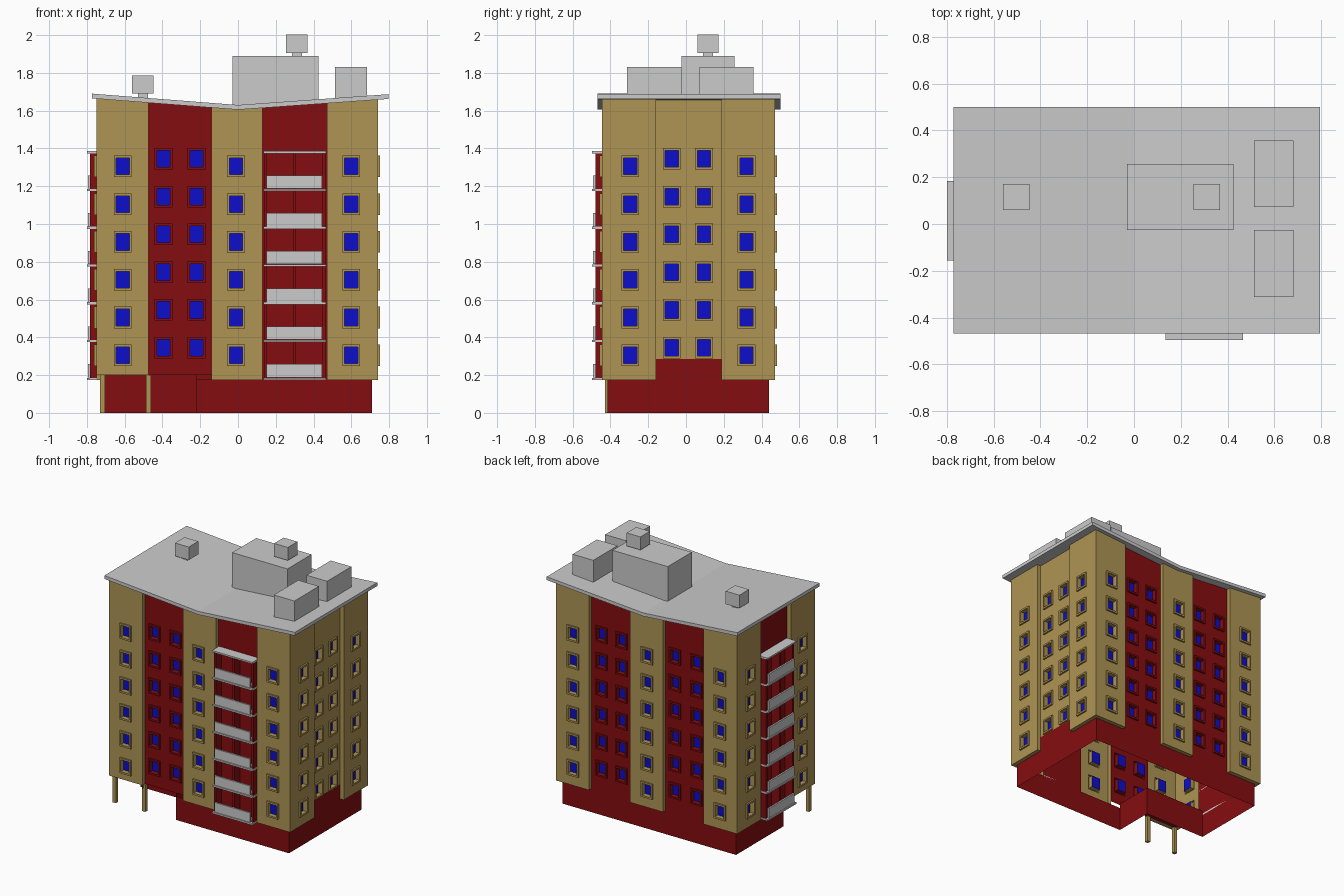
import bpy, bmesh
from mathutils import Vector

cube = bpy.data.objects.get("Cube")
if cube:
    bpy.data.objects.remove(cube, do_unlink=True)


def material(name, rgb):
    m = bpy.data.materials.new(name)
    m.use_nodes = True
    m.diffuse_color = (*rgb, 1)
    m.node_tree.nodes["Principled BSDF"].inputs["Base Color"].default_value = (*rgb, 1)
    return m


TAN, RED, BLUE, GREY = range(4)
MATS = [material("tan_plaster", (0.43, 0.30, 0.09)),
        material("dark_red_plaster", (0.235, 0.004, 0.005)),
        material("blue_glass", (0.004, 0.004, 0.6)),
        material("light_grey_concrete", (0.6, 0.6, 0.6))]


def finish(bm, name):
    me = bpy.data.meshes.new(name)
    bm.to_mesh(me)
    bm.free()
    for m in MATS:
        me.materials.append(m)
    ob = bpy.data.objects.new(name, me)
    bpy.context.collection.objects.link(ob)
    return ob


def quad(bm, pts, mat):
    f = bm.faces.new([bm.verts.new(p) for p in pts])
    f.material_index = mat


def box(name, lo, hi, mat):
    bm = bmesh.new()
    bmesh.ops.create_cube(bm, size=1)
    for v in bm.verts:
        v.co = [l + (h - l) * (c + 0.5) for l, h, c in zip(lo, hi, v.co)]
    for f in bm.faces:
        f.material_index = mat
    return finish(bm, name)


def roof_z(x):
    return 1.615 + 0.072 * abs(x)


FLOORS, STOREY = 6, 0.2
FRAME_W, FRAME_H, PANE_W, PANE_H = 0.047, 0.057, 0.035, 0.044
PROUD, RECESS, LIP = 0.012, -0.022, 0.03


def wall(name, p, q, mat, wins=(), sill=0.305, z0=0.175, z1=None, lip=False):
    """Wall sheet from p to q with framed window openings cut into it."""
    bm = bmesh.new()
    p, q = Vector((*p, 0)), Vector((*q, 0))
    d = (q - p).normalized()
    out = Vector((d.y, -d.x, 0))
    length = (q - p).length

    def at(t, z, depth=0.0):
        v = p + d * t + out * depth
        v.z = roof_z(v.x) if z is None else z
        return v

    axis = 0 if abs(d.x) > 0.5 else 1
    centres = sorted(abs(c - p[axis]) for c in wins)
    levels = [sill + STOREY * k for k in range(FLOORS)] if wins else []
    ts = [0] + [c + s * FRAME_W for c in centres for s in (-1, 1)] + [length]
    zs = [z0] + [c + s * FRAME_H for c in levels for s in (-1, 1)] + [z1]
    for i in range(len(ts) - 1):
        for j in range(len(zs) - 1):
            a, b, lo, hi = ts[i], ts[i + 1], zs[j], zs[j + 1]
            if not (i % 2 and j % 2):
                quad(bm, [at(a, lo), at(b, lo), at(b, hi), at(a, hi)], mat)
                continue
            # Frame: outer rim, front ring, inner reveal, then the glass
            ct, cz = (a + b) / 2, (lo + hi) / 2

            def ring(w, h, depth):
                return [at(ct + s * w, cz + r * h, depth)
                        for s, r in ((-1, -1), (1, -1), (1, 1), (-1, 1))]
            loops = [ring(FRAME_W, FRAME_H, 0), ring(FRAME_W, FRAME_H, PROUD),
                     ring(PANE_W, PANE_H, PROUD), ring(PANE_W, PANE_H, RECESS)]
            for r0, r1 in zip(loops, loops[1:]):
                for k in range(4):
                    n = (k + 1) % 4
                    quad(bm, [r0[k], r0[n], r1[n], r1[k]], mat)
            quad(bm, loops[-1], BLUE)
    if lip:
        quad(bm, [at(0, z0), at(0, z0, -LIP), at(length, z0, -LIP), at(length, z0)], mat)
    bmesh.ops.remove_doubles(bm, verts=bm.verts, dist=0.0001)
    return finish(bm, name)


# Plan lines: towers stand proud of the core
L, R, F, B = -0.75, 0.74, -0.445, 0.47
CL, CR, CF, CB = -0.72, 0.71, -0.415, 0.44
X = [L, -0.475, -0.14, 0.13, 0.47, R]
Y0, Y1 = -0.16, 0.187
BAY_SILL = 0.345
NOTCH_X, NOTCH_Y, NOTCH_Z = -0.22, -0.12, 0.2

# Front and back faces: tower, bay, tower, bay, tower
tower_wins = [(-0.61,), (-0.01,), (0.60,)]
bay_wins = [(-0.395, -0.22), (0.22, 0.385)]
for side, yt, yc in (("front", F, CF), ("back", B, CB)):
    def run(name, a, b, *args, **kw):
        if side == "back":
            a, b = b, a
        wall(side + name, a, b, *args, **kw)
    for i, label in enumerate(("_right", "_middle", "_left")):
        low = NOTCH_Z if side == "front" and i == 0 else 0.175
        run(label + "_tower", (X[2 * i], yt), (X[2 * i + 1], yt), TAN,
            tower_wins[i], z0=low, lip=True)
    for i, label in enumerate(("_right", "_left")):
        a, b = X[2 * i + 1], X[2 * i + 2]
        wins = () if side == "front" and i == 1 else bay_wins[i]
        low = NOTCH_Z if side == "front" and i == 0 else 0.175
        run(label + "_bay", (a, yc), (b, yc), RED, wins, BAY_SILL, low)
        run(label + "_return_a", (a, yt), (a, yc), TAN)
        run(label + "_return_b", (b, yc), (b, yt), TAN)

# Left and right end faces
wall("left_front_tower", (R, F), (R, Y0), TAN, (-0.295,), lip=True)
wall("left_return_a", (R, Y0), (CR, Y0), TAN)
wall("left_bay", (CR, Y0), (CR, Y1), TAN, (-0.075, 0.095), BAY_SILL, z0=0.285)
wall("left_bay_plinth", (CR, Y0), (CR, Y1), RED, z1=0.285)
wall("left_return_b", (CR, Y1), (R, Y1), TAN)
wall("left_back_tower", (R, Y1), (R, B), TAN, (0.32,), lip=True)
wall("right_back_tower", (L, B), (L, Y1), TAN, (0.32,), lip=True)
wall("right_return_a", (L, Y1), (CL, Y1), TAN)
wall("right_bay", (CL, Y1), (CL, Y0), RED)
wall("right_return_b", (CL, Y0), (L, Y0), TAN)
wall("right_front_tower", (L, Y0), (L, F), TAN, (-0.295,), z0=NOTCH_Z, lip=True)

# Open plinth with the entrance notch cut from one corner
plan = [(NOTCH_X, CF), (CR, CF), (CR, CB), (CL, CB), (CL, NOTCH_Y), (NOTCH_X, NOTCH_Y)]
for i, p in enumerate(plan):
    top = NOTCH_Z if i > 3 else 0.176
    wall(f"plinth_wall_{i + 1}", p, plan[(i + 1) % 6], RED, z0=0, z1=top)
box("entrance_ceiling", (CL, CF, NOTCH_Z), (NOTCH_X, NOTCH_Y, NOTCH_Z + 0.008), RED)
for i, x in enumerate((-0.73, -0.487)):
    box(f"entrance_post_{i + 1}", (x, -0.43, 0), (x + 0.026, -0.404, NOTCH_Z), TAN)


# Balcony stacks: u runs along the wall, w outward from the core
def balcony_stack(name, place, width, core, slab_w, rail_w):
    def part(label, u0, u1, w0, w1, z0, z1, mat):
        a, b = place(u0, w0), place(u1, w1)
        lo = [min(c) for c in zip(a, b)]
        hi = [max(c) for c in zip(a, b)]
        box(f"{name}_{label}", (*lo, z0), (*hi, z1), mat)
    for i, u in enumerate((0.008, width / 2 - 0.008, width - 0.024)):
        part(f"partition_{i + 1}", u, u + 0.016, core, rail_w - 0.012, 0.18, 1.38, RED)
    for k in range(FLOORS + 1):
        z = 0.174 + STOREY * k
        part(f"slab_{k + 1}", 0.004, width - 0.004, core, slab_w, z, z + 0.012, GREY)
        if k < FLOORS:
            part(f"railing_{k + 1}", 0.022, width - 0.026, rail_w - 0.012, rail_w,
                 z + 0.014, z + 0.084, GREY)


balcony_stack("front_balcony", lambda u, w: (X[3] + u, -w), X[4] - X[3], -CF, 0.497, 0.492)
balcony_stack("right_balcony", lambda u, w: (-w, Y0 + u), Y1 - Y0, -CL, 0.8, 0.795)

# Shallow V-shaped roof slab
bm = bmesh.new()
section = [(-0.772, 1.665), (0, 1.605), (0.796, 1.662), (0.796, 1.687), (0, 1.63), (-0.772, 1.69)]
front = [bm.verts.new((x, -0.468, z)) for x, z in section]
back = [bm.verts.new((x, 0.5, z)) for x, z in section]
for i in range(6):
    n = (i + 1) % 6
    bm.faces.new((front[i], back[i], back[n], front[n]))
for ring in (front, back):
    bm.faces.new([ring[i] for i in (0, 1, 4, 5)])
    bm.faces.new([ring[i] for i in (1, 2, 3, 4)])
for f in bm.faces:
    f.material_index = GREY
bmesh.ops.recalc_face_normals(bm, faces=bm.faces)
finish(bm, "roof_slab")

# Roof housings and vents
box("lift_housing", (-0.03, -0.025, 1.61), (0.425, 0.257, 1.89), GREY)
box("roof_room_back", (0.513, 0.072, 1.64), (0.683, 0.357, 1.83), GREY)
box("roof_room_front", (0.513, -0.312, 1.64), (0.683, -0.025, 1.83), GREY)
for name, x, z in (("housing_vent", 0.255, 1.905), ("roof_vent", -0.56, 1.69)):
    box(name + "_cap", (x, 0.06, z), (x + 0.113, 0.172, z + 0.097), GREY)
    box(name + "_stem", (x + 0.03, 0.09, z - 0.05), (x + 0.083, 0.142, z), GREY)
